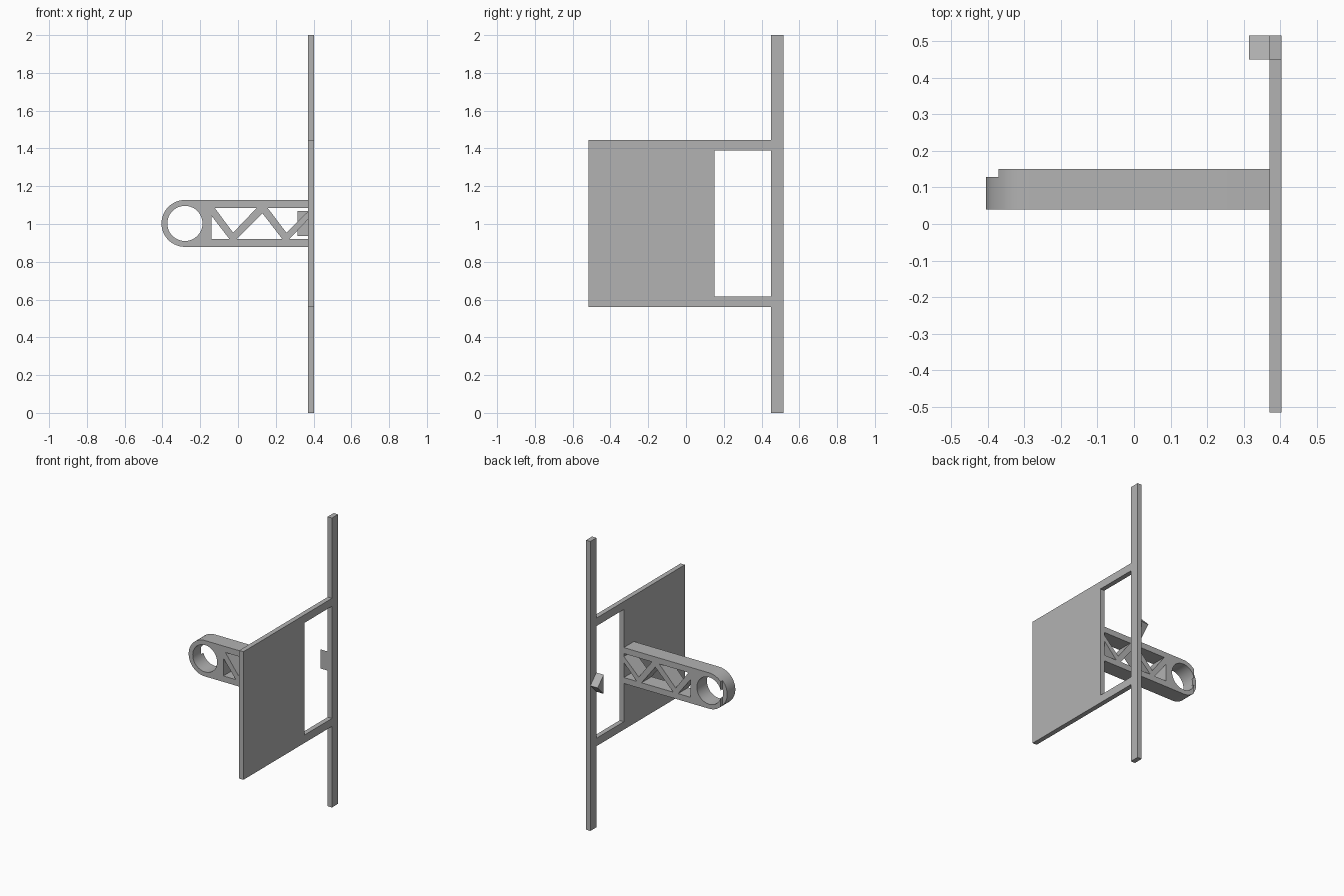
import bpy
import bmesh
from math import cos, sin, pi, radians

if "Cube" in bpy.data.objects:
    bpy.data.objects.remove(bpy.data.objects["Cube"])

grey = bpy.data.materials.new("plain_grey")
grey.use_nodes = True
colour = (0.45, 0.45, 0.45, 1)
grey.diffuse_color = colour
grey.node_tree.nodes["Principled BSDF"].inputs["Base Color"].default_value = colour


def prism(name, axis, outline, low, high):
    """Extrude a 2D outline along x (outline in y, z) or y (outline in x, z)."""
    place = {"x": lambda a, b, t: (t, a, b), "y": lambda a, b, t: (a, t, b)}[axis]
    bm = bmesh.new()
    face = bm.faces.new([bm.verts.new(place(a, b, low)) for a, b in outline])
    extruded = bmesh.ops.extrude_face_region(bm, geom=[face])["geom"]
    for v in extruded:
        if isinstance(v, bmesh.types.BMVert):
            v.co["xyz".index(axis)] = high
    bmesh.ops.recalc_face_normals(bm, faces=bm.faces)
    mesh = bpy.data.meshes.new(name)
    bm.to_mesh(mesh)
    bm.free()
    mesh.materials.append(grey)
    ob = bpy.data.objects.new(name, mesh)
    bpy.context.collection.objects.link(ob)
    return ob


def rect(a0, a1, b0, b1):
    return [(a0, b0), (a1, b0), (a1, b1), (a0, b1)]


def arc(cx, cz, r, start, end, steps):
    angles = [start + (end - start) * i / steps for i in range(steps + 1)]
    return [(cx + r * cos(a), cz + r * sin(a)) for a in angles]


def activate(ob):
    bpy.ops.object.select_all(action="DESELECT")
    ob.select_set(True)
    bpy.context.view_layer.objects.active = ob


def cut(ob, cutter):
    cutter.hide_render = True
    mod = ob.modifiers.new("cut", "BOOLEAN")
    mod.operation = "DIFFERENCE"
    mod.solver = "EXACT"
    mod.object = cutter
    activate(ob)
    bpy.ops.object.modifier_apply(modifier=mod.name)
    bpy.data.objects.remove(cutter)


# Tall post and the plate joined to it by two rails
inner, outer, back = 0.37, 0.403, 0.45
prism("post", "x", rect(back, 0.516, 0, 2), inner, outer)
prism("side_plate", "x", [
    (-0.516, 0.56), (back, 0.56), (back, 0.615), (0.15, 0.615),
    (0.15, 1.39), (back, 1.39), (back, 1.445), (-0.516, 1.445)], inner, outer)

# Small triangular catch on the inner face of the post
mid = 1.003
prism("catch", "x", [(back, mid - 0.066), (0.516, mid), (back, mid + 0.066)], 0.314, inner)

# Arm with a round end
ring_x, ring_r = -0.281, 0.124
arm = prism("truss_arm", "y",
            [(inner, mid + ring_r)] + arc(ring_x, mid, ring_r, pi / 2, 3 * pi / 2, 40)
            + [(inner, mid - ring_r)], 0.04, 0.15)

# Ring hole and the openings between the diagonal braces
top, low, end = 1.086, 0.92, inner + 0.02
openings = [
    arc(ring_x, mid, 0.093, 0, 2 * pi, 72)[:-1],
    [(-0.14, low), (-0.045, low), (-0.14, 1.043)],
    [(-0.124, top), (-0.026, 0.954), (0.1, top)],
    [(-0.008, low), (0.235, low), (0.13, 1.056)],
    [(0.156, top), (0.256, 0.954), (end, 1.085), (end, top)],
    [(0.272, low), (end, low), (end, 1.045)],
]
for outline in openings:
    cut(arm, prism("opening_cutter", "y", outline, -0.1, 0.3))

# Step at the tip of the ring
cut(arm, prism("step_cutter", "y", rect(-0.5, -0.37, 0.8, 1.2), 0.129, 0.3))

activate(arm)
bpy.ops.object.shade_smooth_by_angle(angle=radians(30))
